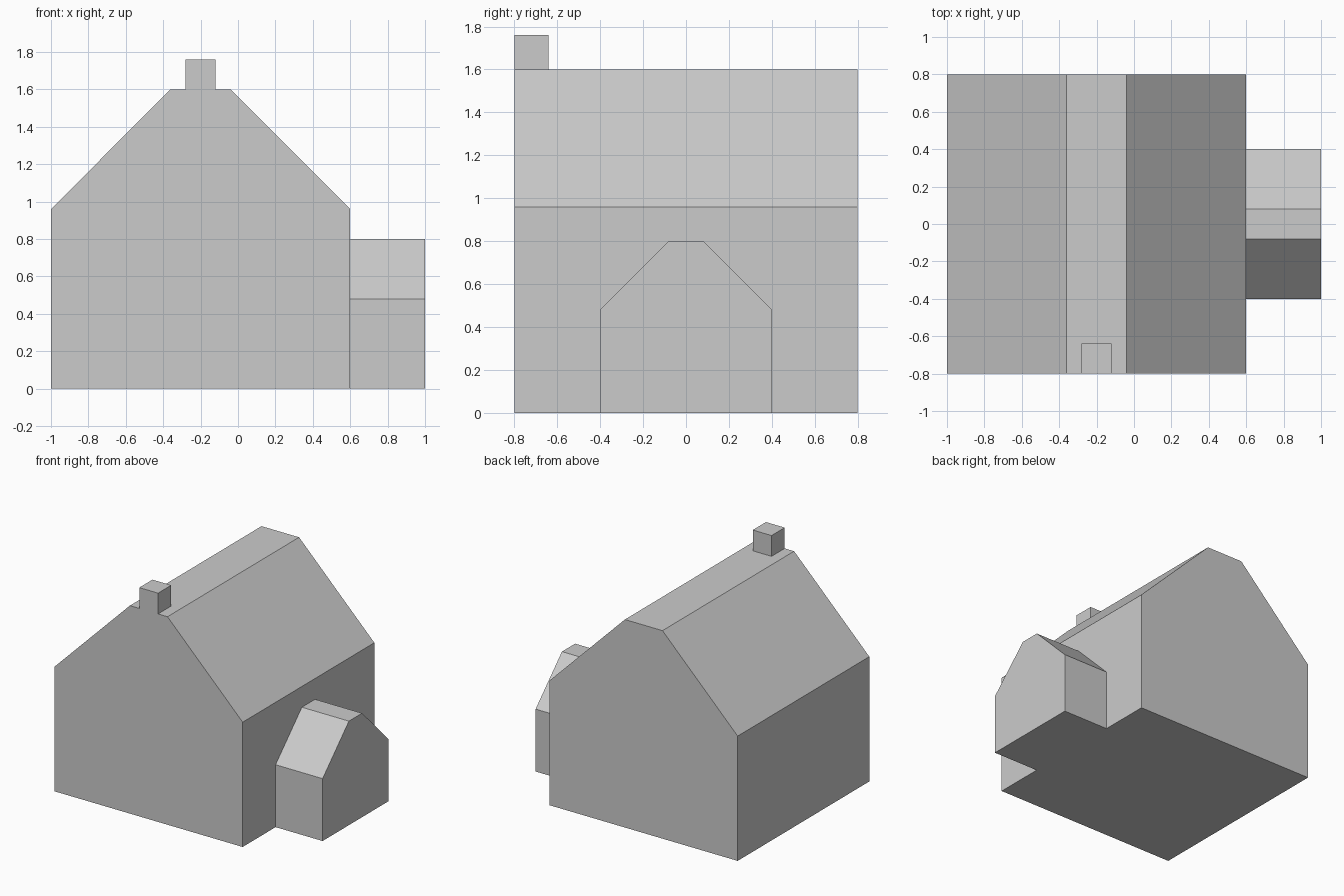
import bpy
import bmesh
from mathutils import Matrix, Vector

if "Cube" in bpy.data.objects:
    bpy.data.objects.remove(bpy.data.objects["Cube"])


def prism(name, profile, to_world, depth):
    """Extrude a 2D profile (u, v) to a closed solid; to_world maps (u, v, d) to xyz."""
    bm = bmesh.new()
    face = bm.faces.new([bm.verts.new(to_world(u, v, depth[0])) for u, v in profile])
    step = Vector(to_world(0, 0, depth[1])) - Vector(to_world(0, 0, depth[0]))
    out = bmesh.ops.extrude_face_region(bm, geom=[face], use_keep_orig=True)
    bmesh.ops.translate(bm, vec=step, verts=[g for g in out["geom"] if isinstance(g, bmesh.types.BMVert)])
    bmesh.ops.recalc_face_normals(bm, faces=bm.faces)
    mesh = bpy.data.meshes.new(name)
    bm.to_mesh(mesh)
    bm.free()
    obj = bpy.data.objects.new(name, mesh)
    bpy.context.collection.objects.link(obj)
    return obj


def gable(center, half, ridge_half, eaves, top):
    """Symmetric gable outline with a flat ridge."""
    right = [(half, 0), (half, eaves), (ridge_half, top)]
    left = [(-u, v) for u, v in reversed(right)]
    return [(center + u, v) for u, v in right + left]


# Main house, gable facing front and back
prism("house", gable(-0.2, 0.8, 0.16, 0.96, 1.6), lambda u, v, d: (u, d, v), (-0.8, 0.8))

# Side annex, gable facing right
prism("side_annex", gable(0, 0.4, 0.08, 0.48, 0.8), lambda u, v, d: (d, u, v), (0.6, 1.0))

# Chimney, flush with the front wall
bm = bmesh.new()
bmesh.ops.create_cube(bm, size=0.16, matrix=Matrix.Translation((-0.2, -0.72, 1.68)))
mesh = bpy.data.meshes.new("chimney")
bm.to_mesh(mesh)
bm.free()
bpy.context.collection.objects.link(bpy.data.objects.new("chimney", mesh))
